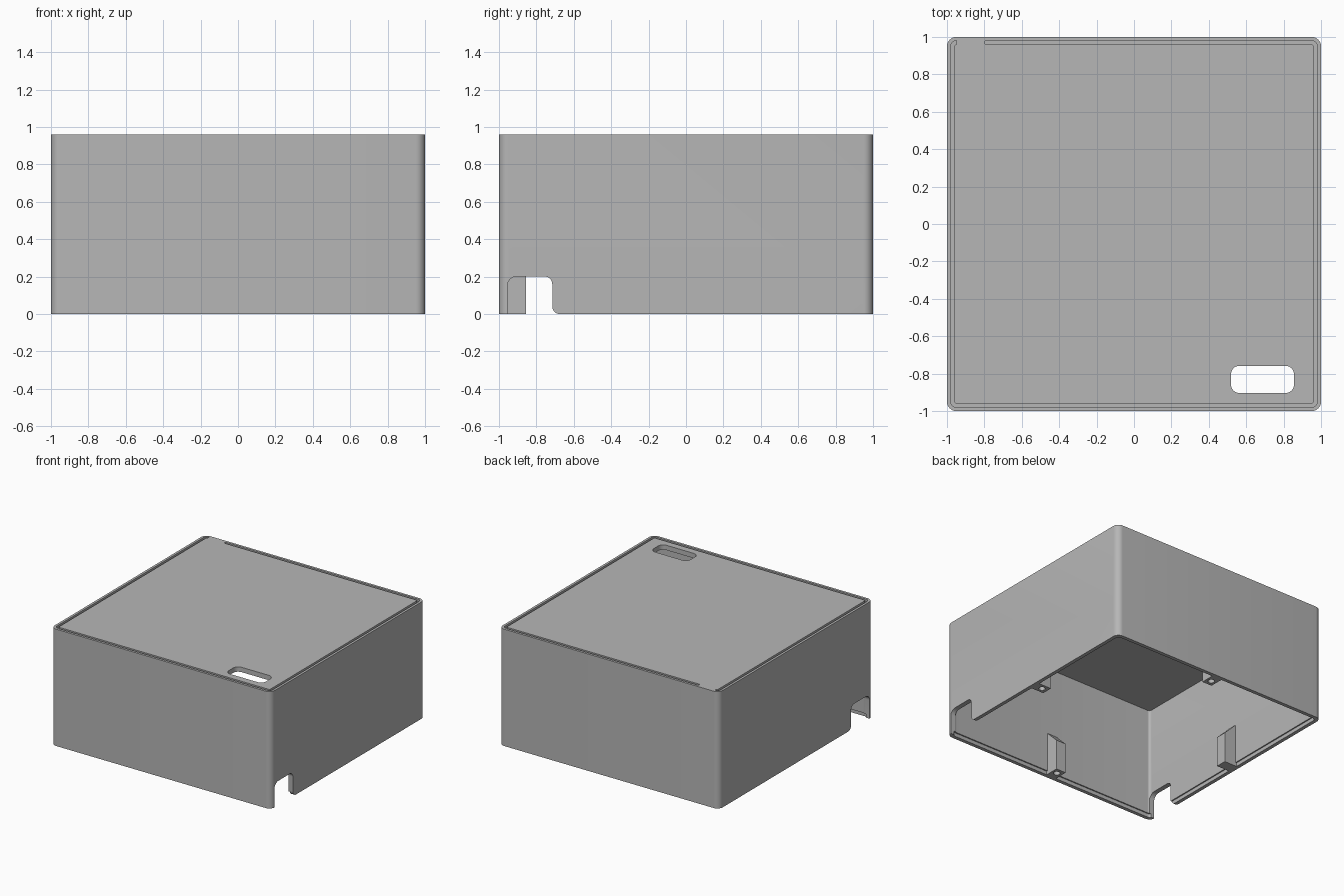
import bpy
import bmesh
from math import cos, sin, pi, radians
from mathutils import Matrix

cube = bpy.data.objects.get("Cube")
if cube:
    bpy.data.objects.remove(cube, do_unlink=True)

HEIGHT = 0.96
WALL = 0.04

grey = bpy.data.materials.new("plain grey")
grey.use_nodes = True
grey.diffuse_color = (0.47, 0.47, 0.47, 1)
grey.node_tree.nodes["Principled BSDF"].inputs["Base Color"].default_value = grey.diffuse_color


def arc(cx, cy, r, start, end, steps=8):
    """Points on an arc, angles in degrees."""
    angles = [radians(start + (end - start) * i / steps) for i in range(steps + 1)]
    return [(cx + r * cos(a), cy + r * sin(a)) for a in angles]


def rounded_rect(hx, hy, r, cx=0, cy=0):
    """Rounded rectangle, counter-clockwise from its top left corner."""
    points = []
    for sx, sy, start in ((-1, 1, 90), (-1, -1, 180), (1, -1, 270), (1, 1, 0)):
        points += arc(cx + sx * (hx - r), cy + sy * (hy - r), r, start, start + 90)
    return points


def prism(name, points, low, high, matrix=None):
    """Extrude a flat outline from low to high, then place it."""
    bm = bmesh.new()
    face = bm.faces.new([bm.verts.new((x, y, low)) for x, y in points])
    ext = bmesh.ops.extrude_face_region(bm, geom=[face])
    top = [v for v in ext["geom"] if isinstance(v, bmesh.types.BMVert)]
    bmesh.ops.translate(bm, verts=top, vec=(0, 0, high - low))
    if matrix:
        bm.transform(matrix)
    bmesh.ops.recalc_face_normals(bm, faces=bm.faces)
    mesh = bpy.data.meshes.new(name)
    bm.to_mesh(mesh)
    bm.free()
    mesh.materials.append(grey)
    obj = bpy.data.objects.new(name, mesh)
    bpy.context.collection.objects.link(obj)
    return obj


def activate(obj):
    bpy.ops.object.select_all(action="DESELECT")
    obj.select_set(True)
    bpy.context.view_layer.objects.active = obj


def cut(target, cutter):
    """Subtract the cutter and remove it."""
    cutter.hide_render = True
    mod = target.modifiers.new("cut", "BOOLEAN")
    mod.operation = "DIFFERENCE"
    mod.solver = "EXACT"
    mod.object = cutter
    activate(target)
    bpy.ops.object.modifier_apply(modifier=mod.name)
    bpy.data.objects.remove(cutter, do_unlink=True)


# Open-bottomed shell with a slightly thinner lip at its lower edge
shell = prism("box_shell", rounded_rect(1, 1, 0.05), 0, HEIGHT)
inner = 1 - WALL
cut(shell, prism("cavity", rounded_rect(inner, inner, 0.02), -0.1, HEIGHT - WALL))
cut(shell, prism("lip_recess", rounded_rect(inner + 0.01, inner + 0.01, 0.025), -0.1, 0.03))

# Groove around the top, interrupted near the back left of the plan
groove = [(-0.95, 0.98)] + rounded_rect(0.98, 0.98, 0.03)
groove += [(-0.79, 0.98)] + arc(-0.79, 0.97, 0.01, 90, 270, 6)[1:-1] + [(-0.79, 0.96)]
groove += rounded_rect(0.96, 0.96, 0.01)[::-1] + [(-0.95, 0.96)]
cut(shell, prism("groove", groove, HEIGHT - 0.02, HEIGHT + 0.1))

# Rounded slot through the top
cut(shell, prism("slot", rounded_rect(0.168, 0.073, 0.045, 0.687, -0.831), 0.8, 1.1))

# Four notches in the bottom of the side walls
notch = [(0.955, -0.1)] + arc(0.905, 0.15, 0.05, 0, 90) + arc(0.755, 0.16, 0.04, 90, 180)
notch += arc(0.675, 0.04, 0.04, 0, -90) + [(0.675, -0.1)]
to_wall = Matrix(((0, 0, 1, 0), (1, 0, 0, 0), (0, 1, 0, 0), (0, 0, 0, 1)))
for side in (-1, 1):
    for end in (-1, 1):
        place = Matrix.Diagonal((side, end, 1, 1)) @ to_wall
        cut(shell, prism("notch", notch, 0.9, 1.1, place))

# Screw posts with sloped tops at the middle of each wall
post_profile = [(0.855, 0), (0.975, 0), (0.975, 0.37), (0.855, 0.25)]
stand = Matrix(((1, 0, 0, 0), (0, 0, 1, 0), (0, 1, 0, 0), (0, 0, 0, 1)))
parts = [shell]
for i, label in enumerate(("left", "back", "right", "front")):
    turn = Matrix.Rotation(i * pi / 2, 4, "Z")
    post = prism(label + "_screw_post", post_profile, -0.045, 0.045, turn @ stand)
    cut(post, prism("screw_hole", arc(0.905, 0, 0.025, 0, 345, 23), -0.1, 0.18, turn))
    parts.append(post)

for part in parts:
    activate(part)
    bpy.ops.object.shade_smooth_by_angle(angle=radians(30))
